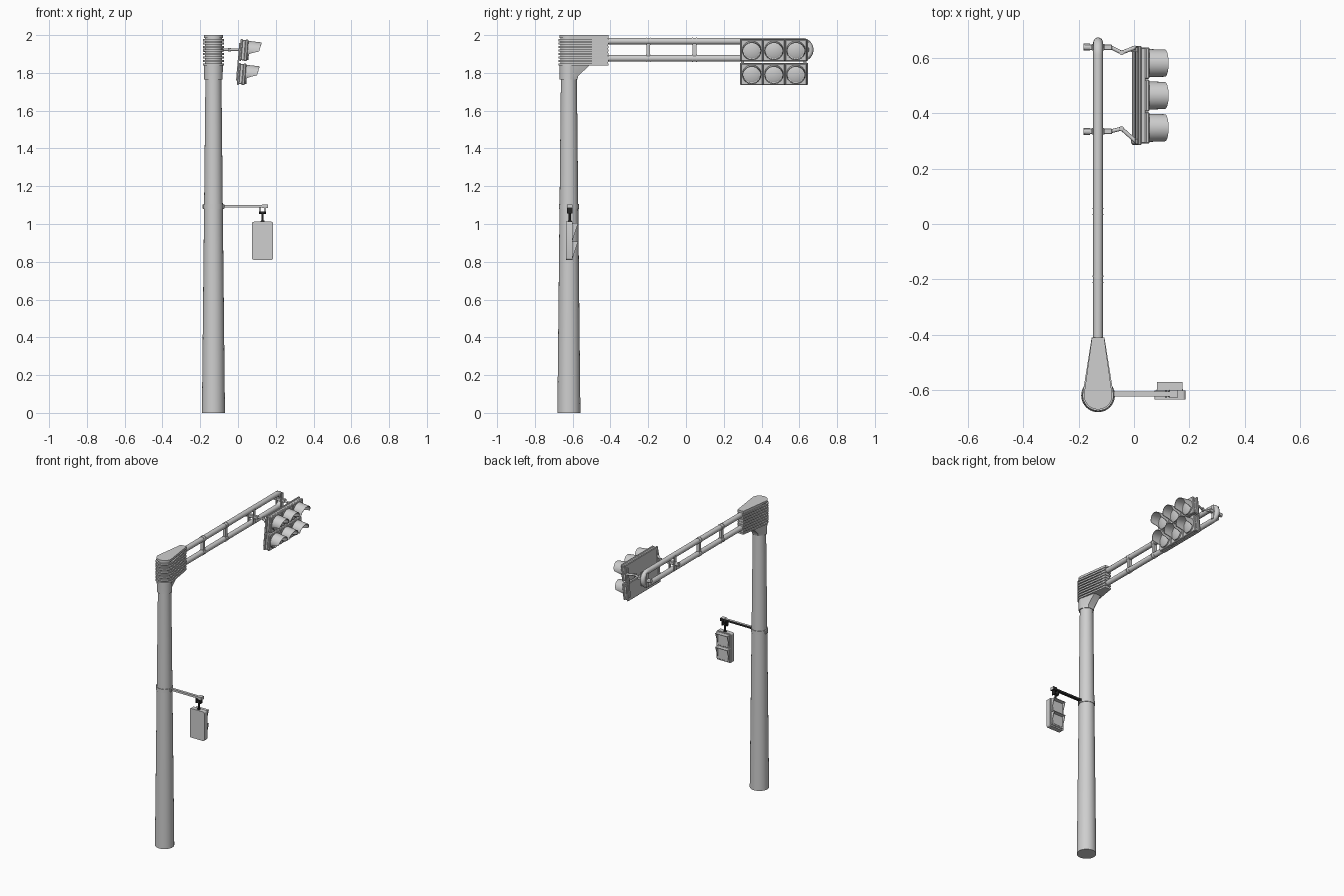
import bpy, bmesh, math
from math import sin, cos, pi, radians
from mathutils import Matrix, Vector

if "Cube" in bpy.data.objects:
    bpy.data.objects.remove(bpy.data.objects["Cube"])


def material(name, v):
    m = bpy.data.materials.new(name)
    m.use_nodes = True
    m.diffuse_color = (v, v, v, 1)
    m.node_tree.nodes["Principled BSDF"].inputs["Base Color"].default_value = (v, v, v, 1)
    return m


grey = material("plain grey", 0.62)
black = material("bracket black", 0.02)
parts = []
PX, PY = -0.13, -0.62          # pole axis


def finish(name, bm, matrix=None, mat=grey):
    bmesh.ops.recalc_face_normals(bm, faces=bm.faces)
    mesh = bpy.data.meshes.new(name)
    bm.to_mesh(mesh)
    bm.free()
    if matrix:
        mesh.transform(matrix)
    mesh.materials.append(mat)
    ob = bpy.data.objects.new(name, mesh)
    bpy.context.collection.objects.link(ob)
    parts.append(ob)
    return ob


def box(name, centre, size, bevel=0, matrix=None, mat=grey):
    bm = bmesh.new()
    bmesh.ops.create_cube(bm, size=1)
    bmesh.ops.scale(bm, vec=size, verts=bm.verts)
    bmesh.ops.translate(bm, vec=centre, verts=bm.verts)
    if bevel:
        bmesh.ops.bevel(bm, geom=bm.edges[:], offset=bevel, segments=1, affect='EDGES')
    return finish(name, bm, matrix, mat)


def rod(name, p, q, r1, r2=None, sides=24, matrix=None, mat=grey):
    p, q = Vector(p), Vector(q)
    turn = (q - p).to_track_quat('Z', 'Y').to_matrix().to_4x4()
    bm = bmesh.new()
    bmesh.ops.create_cone(bm, cap_ends=True, segments=sides, radius1=r1,
                          radius2=r1 if r2 is None else r2, depth=(q - p).length,
                          matrix=Matrix.Translation((p + q) / 2) @ turn)
    return finish(name, bm, matrix, mat)


def loft(name, rings):
    bm = bmesh.new()
    rows = [[bm.verts.new(v) for v in ring] for ring in rings]
    n = len(rows[0])
    for a, b in zip(rows, rows[1:]):
        for i in range(n):
            bm.faces.new((a[i], a[(i + 1) % n], b[(i + 1) % n], b[i]))
    bm.faces.new(rows[0])
    bm.faces.new(rows[-1])
    return finish(name, bm)


def teardrop(r, half, reach, z):
    """Round about the pole axis, narrowing to a flat end toward +y."""
    arc = [radians(12 - 204 * i / 28) for i in range(29)]
    ring = [(PX + r * cos(a), PY + r * sin(a), z) for a in arc]
    return ring + [(PX - half, PY + reach, z), (PX + half, PY + reach, z)]


# Tapered pole
rod("pole", (PX, PY, 0), (PX, PY, 1.8), 0.061, 0.042, 40)

# Ribbed head that holds the arm
loft("head_collar", [teardrop(0.049, 0.022, 0.045, 1.765), teardrop(0.049, 0.024, 0.05, 1.785),
                     teardrop(0.05, 0.026, 0.115, 1.845)])
loft("head_core", [teardrop(0.045, 0.018, 0.206, 1.84), teardrop(0.045, 0.018, 0.206, 1.99)])
loft("head_cap", [teardrop(0.051, 0.022, 0.21, 1.985), teardrop(0.051, 0.022, 0.21, 2.0)])
for i in range(8):
    z = 1.838 + i * 0.0185
    loft("head_rib", [teardrop(0.056, 0.023, 0.21, z), teardrop(0.056, 0.023, 0.21, z + 0.011)])

# Twin-tube arm bent into a loop at its end
path = [(-0.45, 1.968)]
path += [(0.612 + 0.0455 * cos(a), 1.9225 + 0.0455 * sin(a))
         for a in [pi / 2 - pi * i / 16 for i in range(17)]]
path += [(-0.45, 1.877)]
curve = []
for i, (y, z) in enumerate(path):
    before, after = path[max(i - 1, 0)], path[min(i + 1, len(path) - 1)]
    t = Vector((0, after[0] - before[0], after[1] - before[1])).normalized()
    if i in (1, len(path) - 2):
        t = Vector((0, 1 if i == 1 else -1, 0))
    side = t.cross(Vector((1, 0, 0)))
    curve.append([Vector((PX, y, z)) + 0.0175 * (cos(a) * Vector((1, 0, 0)) + sin(a) * side)
                  for a in [2 * pi * k / 20 for k in range(20)]])
loft("arm_tube", curve)

# Ladder struts with thin collars
for y in (-0.2, 0.045):
    box("arm_strut", (PX, y, 1.9225), (0.022, 0.02, 0.075))
    for z in (1.968, 1.877):
        for dy in (-0.011, 0.011):
            rod("strut_collar", (PX, y + dy - 0.002, z), (PX, y + dy + 0.002, z), 0.0198)

# Tilted frame shared by both lamp rows
tilt = Matrix.Translation((0.008, 0.465, 1.859)) @ Matrix.Rotation(radians(5), 4, 'Y')


def visor(y, z):
    """Open hood, long over the upper half and cut away below."""
    bm = bmesh.new()
    rows = [[], [], [], []]
    for k in range(32):
        a = 2 * pi * k / 32
        s = sin(a)
        lip = 0.046 + 0.062 * max(0, 0.85 + (0.15 if s > 0 else 2.6) * s)
        for row, r, x in zip(rows, (0.051, 0.049, 0.046, 0.046), (0.036, lip, lip, 0.036)):
            row.append(bm.verts.new((x, y + r * cos(a), z + r * s)))
    for a, b in zip(rows, rows[1:]):
        for i in range(32):
            j = (i + 1) % 32
            bm.faces.new((a[i], a[j], b[j], b[i]))
    finish("lamp_visor", bm, tilt)


for z in (0.063, -0.064):
    box("lamp_back_plate", (0.002, 0, z), (0.012, 0.36, 0.117), 0.003, tilt)
    box("lamp_case", (0.014, 0, z), (0.02, 0.345, 0.108), 0.003, tilt)
    for y in (-0.117, 0, 0.117):
        box("lamp_door", (0.03, y, z), (0.016, 0.115, 0.115), 0.004, tilt)
        rod("lamp_lens", (0.036, y, z), (0.042, y, z), 0.045, 0.034, 32, tilt)
        visor(y, z)
for y in (-0.165, 0.165):
    box("lamp_mount_bar", (-0.006, y, 0), (0.008, 0.016, 0.2), 0, tilt)

# Clamps and folded links from arm to lamps
for y, knee, end in ((0.64, 0.62, 0.64), (0.335, 0.345, 0.298)):
    box("clamp_bar", (PX, y, 1.9225), (0.1, 0.02, 0.022), 0.002)
    for s in (-1, 1):
        box("clamp_plate", (PX + s * 0.02, y, 1.9225), (0.006, 0.024, 0.1), 0.002)
    rod("clamp_bolt", (PX - 0.052, y, 1.9225), (PX - 0.03, y, 1.9225), 0.013, sides=12)
    points = [(-0.085, y, 1.9225), (-0.045, knee, 1.9225), (0.008, end, 1.9225)]
    for p, q in zip(points, points[1:]):
        rod("clamp_link", p, q, 0.007, sides=12)
    rod("link_pivot", (-0.045, knee, 1.912), (-0.045, knee, 1.933), 0.009, sides=12)

# Pole band and side bracket
rod("pole_band", (PX, PY, 1.08), (PX, PY, 1.105), 0.053, sides=40)
for s in (-1, 1):
    box("band_lug", (PX + s * 0.052, PY, 1.0925), (0.012, 0.024, 0.024), 0.002)
AY = -0.615
bracket = [box("bracket_arm", (0.035, AY, 1.0945), (0.24, 0.018, 0.014)),
           box("bracket_end", (0.143, AY, 1.0945), (0.03, 0.03, 0.02))]
# Underside and rear of the bracket are black
for ob in bracket:
    ob.data.materials.append(black)
    for f in ob.data.polygons:
        if f.normal.y > 0.5 or f.normal.z < -0.5:
            f.material_index = 1

# Black hanger: two cheeks, pin, rod and foot
for s in (-1, 1):
    box("hanger_cheek", (0.13 + s * 0.014, AY, 1.072), (0.005, 0.03, 0.034), mat=black)
rod("hanger_pin", (0.112, AY, 1.06), (0.148, AY, 1.06), 0.007, sides=12, mat=black)
rod("hanger_rod", (0.13, AY, 1.005), (0.13, AY, 1.062), 0.006, sides=12, mat=black)
rod("hanger_foot", (0.13, AY, 1.005), (0.13, AY, 1.018), 0.014, 0.009, 16, mat=black)

# Walk signal: case with rounded corners, two doors, wedge-sided hoods facing +y
corners = [(0.13 + sx * 0.046 + 0.01 * cos(a), 0.911 + sz * 0.091 + 0.01 * sin(a))
           for sx, sz, start in ((1, 1, 0), (-1, 1, 90), (-1, -1, 180), (1, -1, 270))
           for a in [radians(start + 30 * k) for k in range(4)]]
loft("walk_case", [[(x, y, z) for x, z in corners] for y in (-0.635, -0.602)])
for z in (0.96, 0.864):
    box("walk_door", (0.13, -0.601, z), (0.096, 0.008, 0.09), 0.002)
    box("walk_lens", (0.13, -0.597, z), (0.076, 0.004, 0.07))
    box("hood_top", (0.13, -0.585, z + 0.042), (0.092, 0.028, 0.004))
    for s in (-1, 1):
        x = 0.13 + s * 0.044
        loft("hood_side", [[(x + d, -0.599, z + 0.044), (x + d, -0.571, z + 0.044),
                            (x + d, -0.599, z - 0.04)] for d in (-0.002, 0.002)])

# Smooth round surfaces, keep edges crisp
bpy.ops.object.select_all(action='DESELECT')
for ob in parts:
    ob.select_set(True)
bpy.context.view_layer.objects.active = parts[0]
bpy.ops.object.shade_smooth_by_angle(angle=radians(35))
